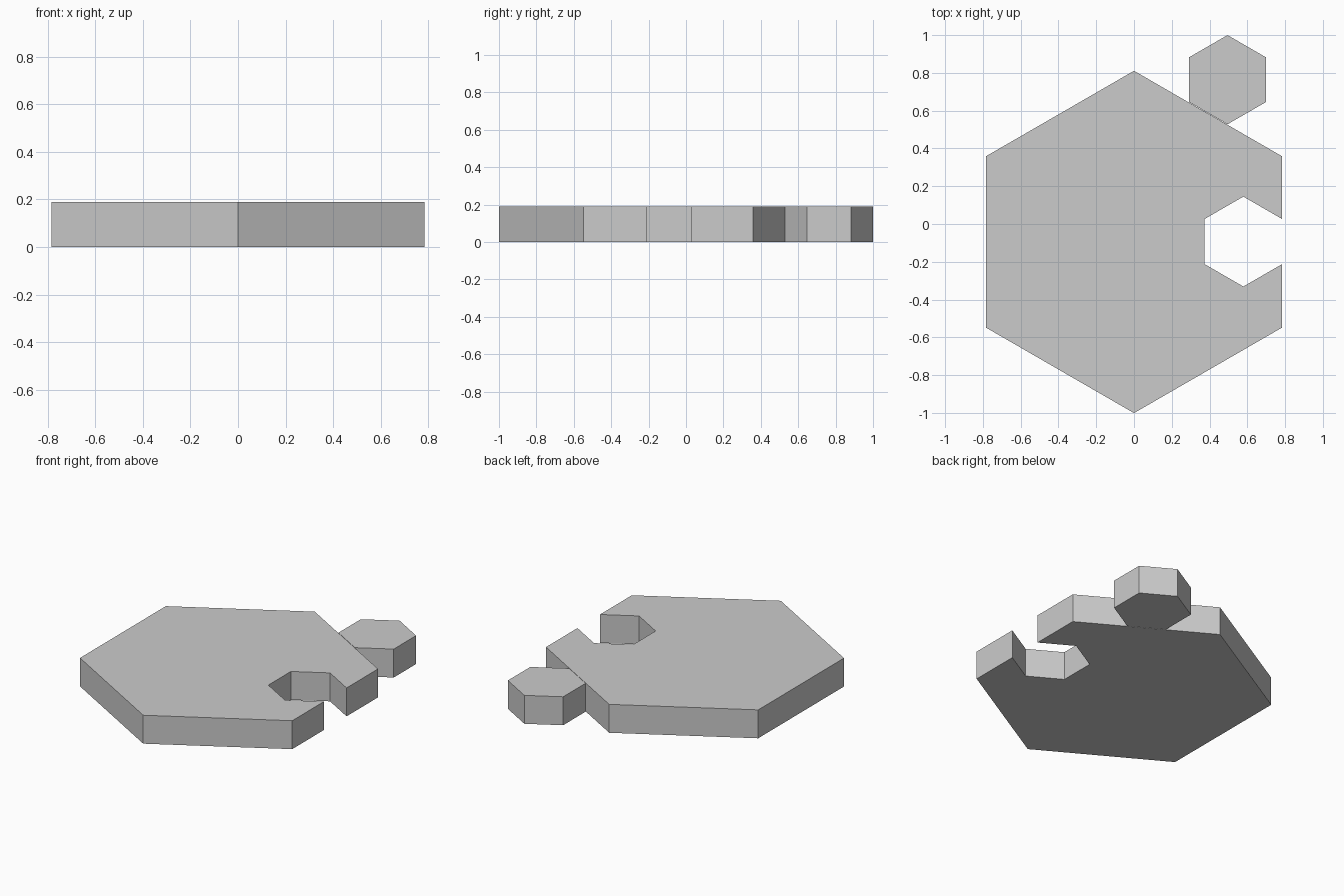
import bpy, bmesh
from math import cos, sin, pi

if "Cube" in bpy.data.objects:
    bpy.data.objects.remove(bpy.data.objects["Cube"])

HEIGHT = 0.19


def hexagon(cx, cy, r):
    # counter-clockwise, starting at the lower right corner
    return [(cx + r * cos(-pi / 6 + i * pi / 3), cy + r * sin(-pi / 6 + i * pi / 3))
            for i in range(6)]


def prism(name, outline):
    bm = bmesh.new()
    base = bm.faces.new([bm.verts.new((x, y, 0)) for x, y in outline])
    top = bmesh.ops.extrude_face_region(bm, geom=[base])["geom"]
    bmesh.ops.translate(bm, vec=(0, 0, HEIGHT),
                        verts=[v for v in top if isinstance(v, bmesh.types.BMVert)])
    bmesh.ops.recalc_face_normals(bm, faces=bm.faces)
    mesh = bpy.data.meshes.new(name)
    bm.to_mesh(mesh)
    bm.free()
    obj = bpy.data.objects.new(name, mesh)
    bpy.context.collection.objects.link(obj)
    return obj


# Large tile, with a hexagonal notch opening through its right edge
body = hexagon(0, -0.095, 0.906)
edge_x = body[0][0]
notch = hexagon(0.579, -0.093, 0.238)
mouth_low, mouth_high = (edge_x, notch[0][1]), (edge_x, notch[1][1])
prism("hexagon_tile", [body[0], mouth_low] + notch[5:1:-1] + [mouth_high] + body[1:])

# Small tile resting against the upper right edge
prism("small_hexagon_tile", hexagon(0.495, 0.764, 0.236))
